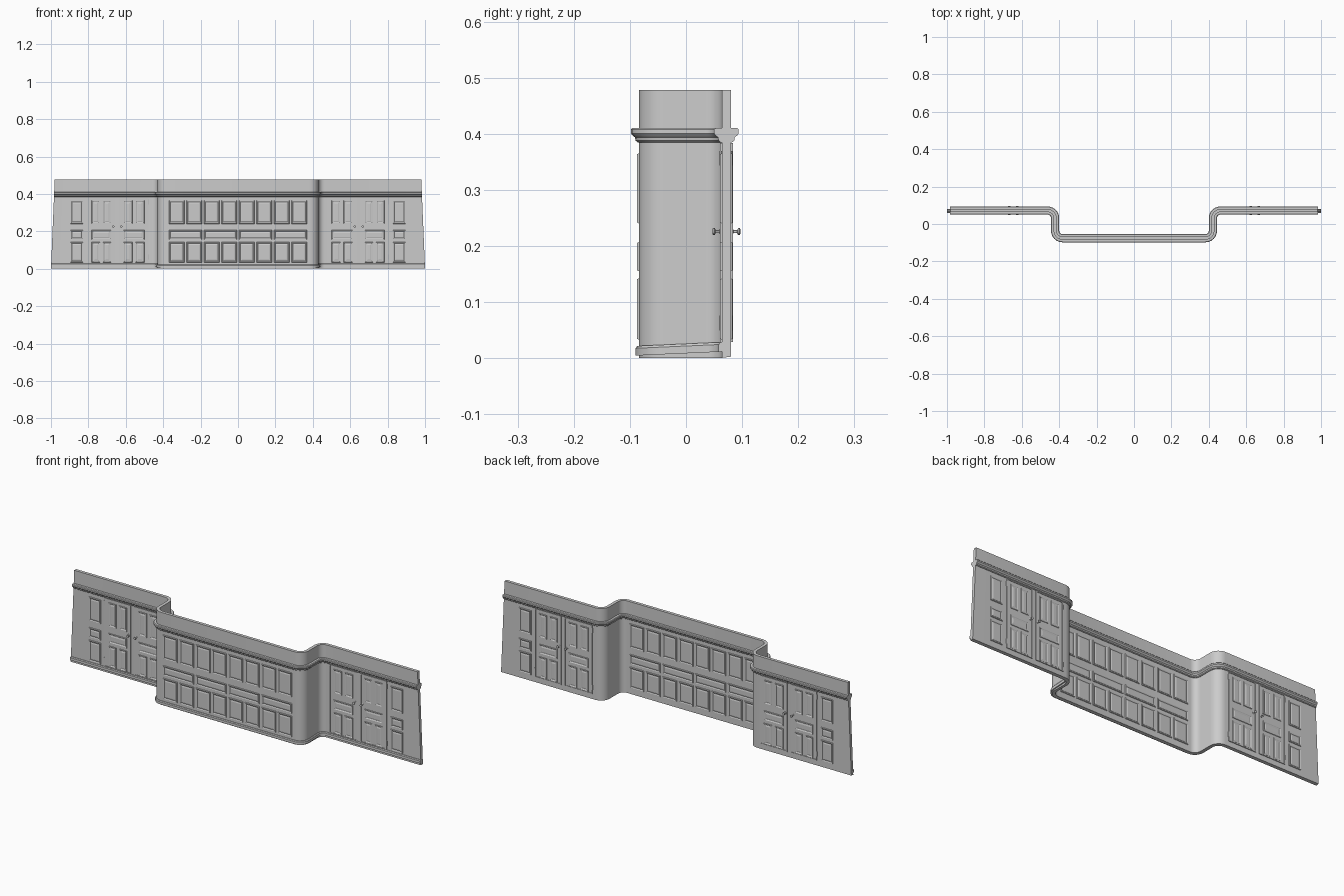
import bpy, bmesh, math
from mathutils import Vector, Matrix

if "Cube" in bpy.data.objects:
    bpy.data.objects.remove(bpy.data.objects["Cube"])

WING_Y, MID_Y, HALF = 0.072, -0.076, 0.008   # wall centre lines, half thickness


def finish(bm, name, smooth=True):
    bmesh.ops.recalc_face_normals(bm, faces=bm.faces)
    me = bpy.data.meshes.new(name)
    bm.to_mesh(me)
    bm.free()
    ob = bpy.data.objects.new(name, me)
    bpy.context.collection.objects.link(ob)
    if smooth:
        bpy.ops.object.select_all(action='DESELECT')
        ob.select_set(True)
        bpy.context.view_layer.objects.active = ob
        bpy.ops.object.shade_smooth_by_angle(angle=math.radians(30))
    return ob


def wall_path(r=0.04, seg=6):
    """Plan line with rounded corners: list of (point, front normal)."""
    c = [Vector(p) for p in ((-1, WING_Y), (-0.422, WING_Y), (-0.422, MID_Y),
                             (0.422, MID_Y), (0.422, WING_Y), (1, WING_Y))]
    out = [(c[0], Vector((0, -1)))]
    for a, b, d in zip(c, c[1:], c[2:]):
        t0, t1 = (b - a).normalized(), (d - b).normalized()
        centre = b - t0 * r + t1 * r
        for i in range(seg + 1):
            th = math.pi / 2 * i / seg
            p = centre - t1 * r * math.cos(th) + t0 * r * math.sin(th)
            t = t0 * math.cos(th) + t1 * math.sin(th)
            out.append((p, Vector((t.y, -t.x))))
    out.append((c[-1], Vector((0, -1))))
    return out


def sweep(name, profile, skew=0.0):
    """Sweep a closed (offset, z) profile along the plan; ends lean inward."""
    bm = bmesh.new()
    path = wall_path()
    rings = []
    for i, (p, n) in enumerate(path):
        ring = []
        for o, z in profile:
            q = p + n * o
            if i in (0, len(path) - 1):
                q.x = math.copysign(1 - 0.042 * z, p.x)
            ring.append(bm.verts.new((q.x, q.y, z + skew * (q.y + 0.09))))
        rings.append(ring)
    k = len(profile)
    for a, b in zip(rings, rings[1:]):
        for j in range(k):
            bm.faces.new((a[j], b[j], b[(j + 1) % k], a[(j + 1) % k]))
    bm.faces.new(rings[0])
    bm.faces.new(rings[-1])
    return finish(bm, name)


def rect_rings(bm, box, y, side, rings):
    """Stepped rectangle standing off a wall face; rings are (inset, height)."""
    x0, x1, z0, z1 = box
    loops = []
    for i, h in rings:
        yy = y + side * (HALF + h)
        loops.append([bm.verts.new((x, yy, z)) for x, z in
                      ((x0 + i, z0 + i), (x1 - i, z0 + i), (x1 - i, z1 - i), (x0 + i, z1 - i))])
    for a, b in zip(loops, loops[1:]):
        for j in range(4):
            bm.faces.new((a[j], b[j], b[(j + 1) % 4], a[(j + 1) % 4]))
    bm.faces.new(loops[0])
    bm.faces.new(loops[-1])


PANEL = [(0, -0.001), (0.002, 0.003), (0.005, 0.003), (0.009, 0.0005), (0.016, 0.0025)]
TRIM = [(0, -0.001), (0, 0.0035), (0.005, 0.0035), (0.005, 0.001)]
ROWS = [(0.24, 0.366), (0.155, 0.208), (0.033, 0.143)]   # top, middle, bottom


def panel_grid(bm, cols, y, wide):
    """Tall panels top and bottom, wide panels between, on both faces."""
    for side in (-1, 1):
        for row, (z0, z1) in enumerate(ROWS):
            for x0, x1 in (wide if row == 1 else cols):
                rect_rings(bm, (x0, x1, z0, z1), y, side, PANEL)


# main wall
sweep("wall", [(-HALF, 0.003), (HALF, 0.001), (HALF, 0.478), (-HALF, 0.478)])

# cornice moulding on both faces
half = [(0.010, 0.385), (0.014, 0.388), (0.015, 0.394), (0.019, 0.397),
        (0.022, 0.401), (0.022, 0.408), (0.019, 0.411)]
sweep("cornice", half + [(-o, z) for o, z in reversed(half)])

# skirting on the front face only
sweep("skirting", [(0.005, 0.005), (0.014, 0.005), (0.014, 0.018), (0.011, 0.022), (0.005, 0.022)],
      skew=0.045)

# centre panelling: eight columns, four wide middle panels
bm = bmesh.new()
pitch = 0.0935
cols = [(-0.374 + i * pitch + 0.005, -0.374 + (i + 1) * pitch - 0.005) for i in range(8)]
panel_grid(bm, cols, MID_Y, [(cols[i][0], cols[i + 1][1]) for i in (0, 2, 4, 6)])
finish(bm, "centre_panels", False)

doors = ((-0.805, -0.655), (-0.636, -0.478))
for s, label in ((-1, "left"), (1, "right")):
    mirror = Matrix.Diagonal((-s, 1, 1, 1))   # parts are laid out on the left wing

    def done(bm, name, smooth=False):
        bmesh.ops.transform(bm, matrix=mirror, verts=bm.verts)
        finish(bm, label + "_" + name, smooth)

    # narrow panels beside the doors
    bm = bmesh.new()
    side_col = [(-0.897, -0.827)]
    panel_grid(bm, side_col, WING_Y, side_col)
    done(bm, "side_panels")

    # doors with raised edge trim
    bm = bmesh.new()
    for x0, x1 in doors:
        for side in (-1, 1):
            rect_rings(bm, (x0, x1, 0.029, 0.384), WING_Y, side, TRIM)
    done(bm, "doors")

    # door panels
    bm = bmesh.new()
    for x0, x1 in doors:
        a, b, m = x0 + 0.022, x1 - 0.022, (x0 + x1) / 2
        panel_grid(bm, [(a, m - 0.007), (m + 0.007, b)], WING_Y, [(a, b)])
    done(bm, "door_panels")

    # knobs, lathed along y on both faces
    bm = bmesh.new()
    prof = [(0.0065, 0.007), (0.0065, 0.011), (0.0025, 0.0125), (0.0025, 0.019),
            (0.0065, 0.021), (0.0065, 0.0235), (0.004, 0.025)]
    for x in (-0.667, -0.624):
        for side in (-1, 1):
            loops = [[bm.verts.new((x + r * math.cos(t * math.pi / 6), WING_Y + side * h,
                                    0.226 + r * math.sin(t * math.pi / 6)))
                      for t in range(12)] for r, h in prof]
            for a, b in zip(loops, loops[1:]):
                for j in range(12):
                    bm.faces.new((a[j], b[j], b[(j + 1) % 12], a[(j + 1) % 12]))
            bm.faces.new(loops[0])
            bm.faces.new(loops[-1])
    done(bm, "door_knobs", True)

    # hinge barrels on the outer door edges
    bm = bmesh.new()
    for x in (doors[0][0], doors[1][1]):
        for z in (0.063, 0.357):
            for side in (-1, 1):
                bmesh.ops.create_cone(bm, cap_ends=True, segments=8, radius1=0.003, radius2=0.003,
                                      depth=0.026, matrix=Matrix.Translation((x, WING_Y + side * 0.009, z)))
    done(bm, "hinges", True)
